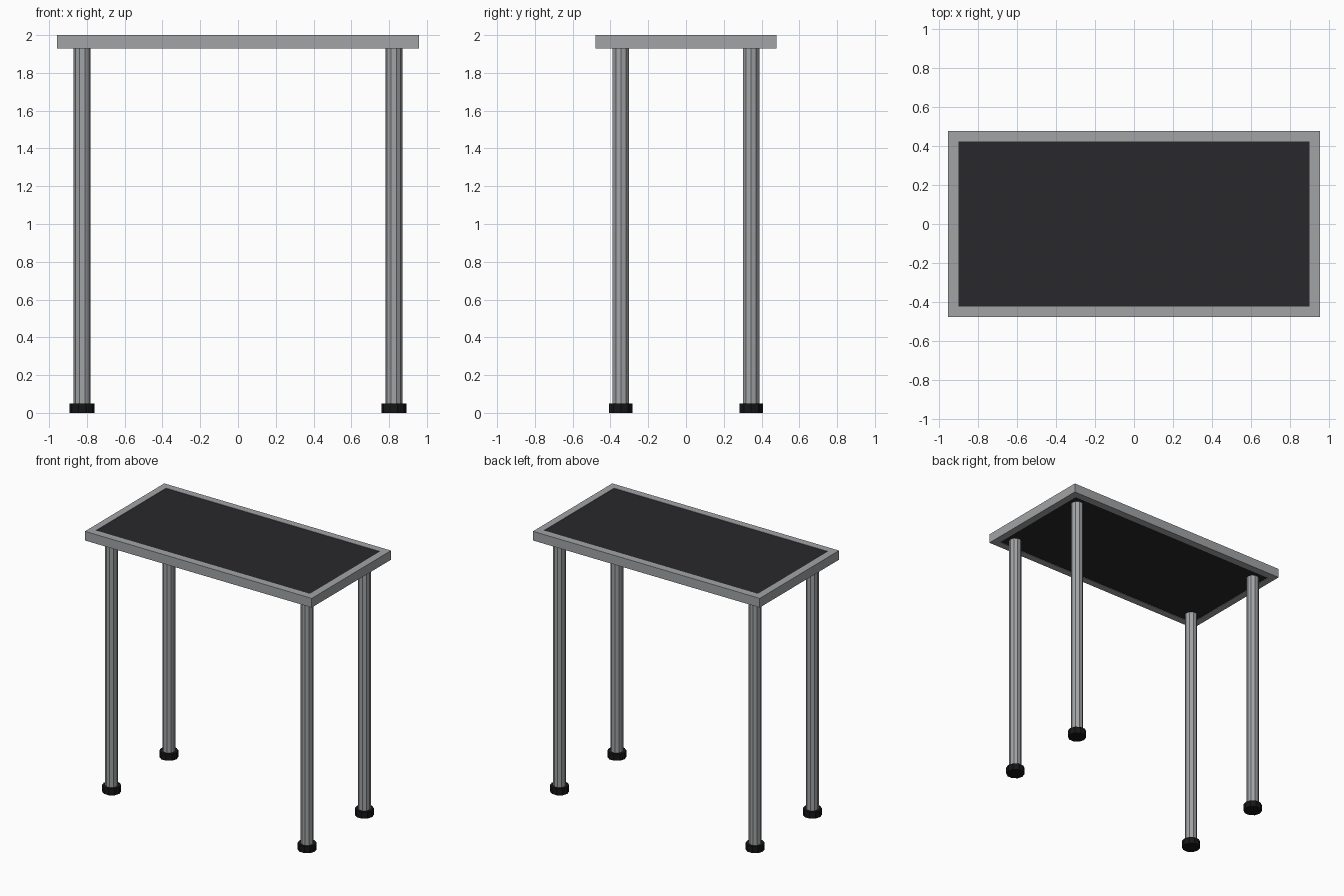
import bpy, bmesh

if "Cube" in bpy.data.objects:
    bpy.data.objects.remove(bpy.data.objects["Cube"])

W, D = 0.957, 0.478          # half size of the frame
PW, PD = 0.903, 0.423        # half size of the inset panel
TOP, UNDER = 2.0, 1.93
LEG_X, LEG_Y = 0.825, 0.345
FOOT_H = 0.05


def material(name, color):
    m = bpy.data.materials.new(name)
    m.diffuse_color = (*color, 1)
    m.use_nodes = True
    m.node_tree.nodes["Principled BSDF"].inputs["Base Color"].default_value = m.diffuse_color
    return m


metal = material("metal_grey", (0.36, 0.37, 0.38))
dark = material("panel_dark", (0.022, 0.022, 0.024))
rubber = material("foot_black", (0.008, 0.008, 0.008))


def rect(w, d, z):
    return [(-w, -d, z), (w, -d, z), (w, d, z), (-w, d, z)]


def frame(name, mat):
    # Rectangular ring: four loops joined by quads all the way round
    bm = bmesh.new()
    loops = [[bm.verts.new(c) for c in rect(w, d, z)] for w, d, z in
             ((W, D, UNDER), (W, D, TOP), (PW, PD, TOP), (PW, PD, UNDER))]
    for k in range(4):
        a, b = loops[k], loops[(k + 1) % 4]
        for i in range(4):
            j = (i + 1) % 4
            bm.faces.new((a[i], a[j], b[j], b[i]))
    bmesh.ops.recalc_face_normals(bm, faces=bm.faces)
    me = bpy.data.meshes.new(name)
    bm.to_mesh(me)
    bm.free()
    ob = bpy.data.objects.new(name, me)
    bpy.context.collection.objects.link(ob)
    me.materials.append(mat)


def post(name, x, y, r, z0, z1, mat):
    # Ten-sided upright cylinder
    bpy.ops.mesh.primitive_cylinder_add(vertices=10, radius=r, depth=z1 - z0,
                                        location=(x, y, (z0 + z1) / 2),
                                        rotation=(0, 0, 1.5707963))
    ob = bpy.context.object
    ob.name = name
    ob.data.materials.append(mat)


# Table top: metal frame with a dark panel set into it
frame("top_frame", metal)
bpy.ops.mesh.primitive_cube_add(size=1, location=(0, 0, (TOP + UNDER) / 2))
panel = bpy.context.object
panel.name = "top_panel"
panel.scale = (2 * PW, 2 * PD, TOP - UNDER - 0.006)
panel.data.materials.append(dark)

# Four legs on wider feet
for side, sx in (("left", -1), ("right", 1)):
    for end, sy in (("front", -1), ("back", 1)):
        x, y = sx * LEG_X, sy * LEG_Y
        post(f"{end}_{side}_leg", x, y, 0.045, FOOT_H, UNDER + 0.005, metal)
        post(f"{end}_{side}_foot", x, y, 0.066, 0, FOOT_H, rubber)
